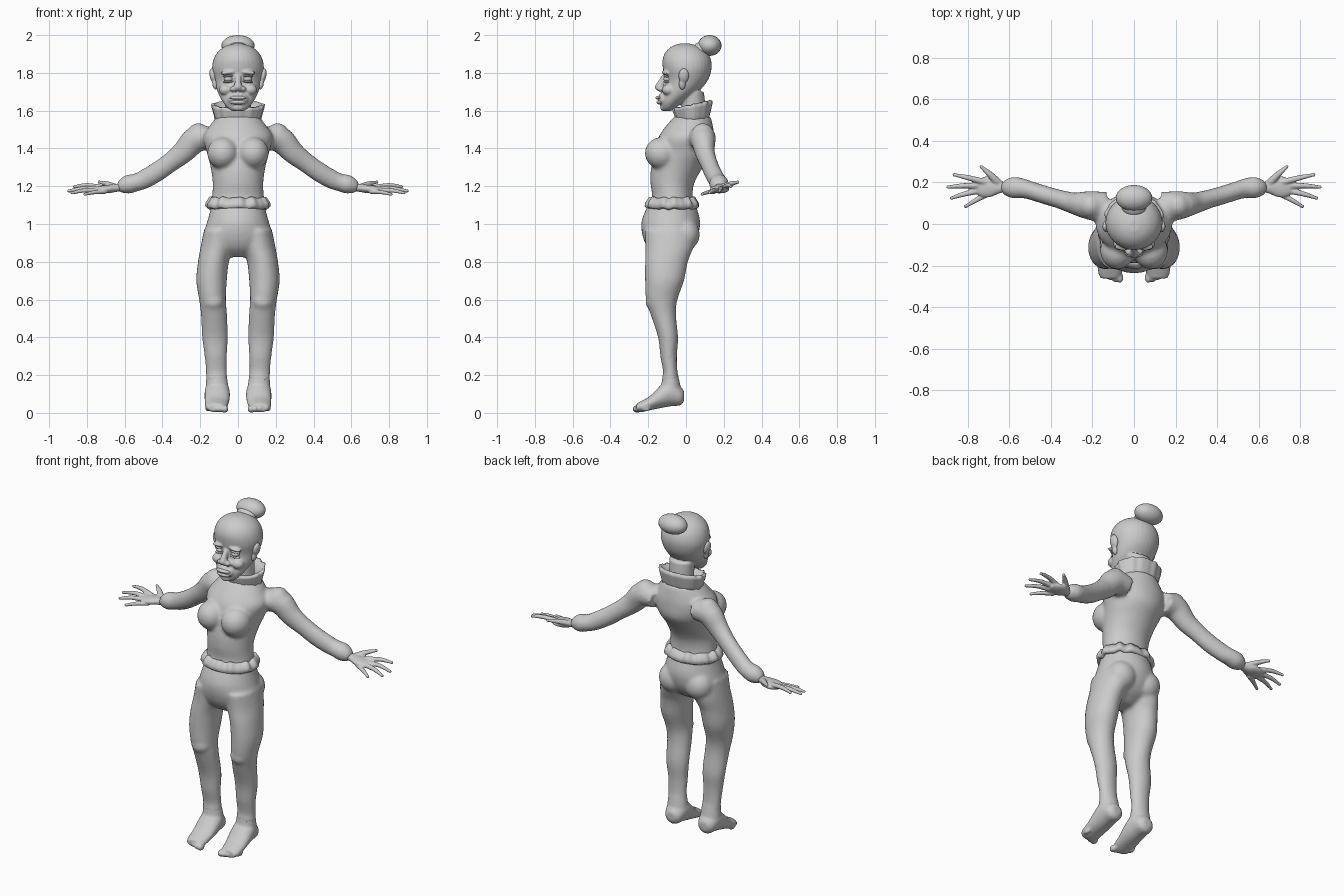
import bpy, bmesh, math
from mathutils import Vector, Matrix

X, Y, Z = Vector((1, 0, 0)), Vector((0, 1, 0)), Vector((0, 0, 1))


def smooth_rings(rings, steps=4):
    """Catmull-Rom interpolation between cross-sections."""
    out, last = [], len(rings) - 1
    for i in range(last):
        a, b, c, d = (rings[min(max(k, 0), last)] for k in (i - 1, i, i + 1, i + 2))
        for s in range(steps):
            t = s / steps
            out.append([0.5 * (2 * q + (r - p) * t + (2 * p - 5 * q + 4 * r - w) * t * t
                        + (3 * q - p - 3 * r + w) * t ** 3) for p, q, r, w in zip(a, b, c, d)])
    return out + [list(rings[-1])]


def loft(bm, rings, frame=None, n=24):
    """Skin ellipses (x, y, z, ru, rv); without a frame they stand across the path."""
    rings, loops = smooth_rings(rings), []
    for i, (x, y, z, ru, rv) in enumerate(rings):
        if frame:
            u, v = frame
        else:
            t = Vector(rings[min(i + 1, len(rings) - 1)][:3]) - Vector(rings[max(i - 1, 0)][:3])
            t.normalize()
            v = (Z - t * t.z).normalized()
            u = v.cross(t)
        loops.append([bm.verts.new(Vector((x, y, z)) + u * ru * math.cos(2 * math.pi * k / n)
                                   + v * rv * math.sin(2 * math.pi * k / n)) for k in range(n)])
    for a, b in zip(loops, loops[1:]):
        for k in range(n):
            bm.faces.new((a[k], a[k - 1], b[k - 1], b[k]))
    bm.faces.new(loops[0])
    bm.faces.new(loops[-1])


def slabs(rows):
    """Rows (z, x centre, x radius, y front, y back) to horizontal rings."""
    return [(cx, (f + b) / 2, z, rx, (b - f) / 2) for z, cx, rx, f, b in rows]


def ball(bm, pos, size, tilt=0):
    m = Matrix.Translation(pos) @ Matrix.Rotation(tilt, 4, 'Y') @ Matrix.Diagonal((*size, 1))
    bmesh.ops.create_uvsphere(bm, u_segments=24, v_segments=14, radius=1, matrix=m)


def balls(bm, pos, size, tilt=0):
    for s in (1, -1):
        ball(bm, (s * pos[0], pos[1], pos[2]), size, s * tilt)


def mirrored(rings, s):
    return [(s * r[0], *r[1:]) for r in rings]


def band(bm, cy, rx, ry, profile, base, drop=0, wave=0, n=96):
    """Closed profile (offset, height) swept round an ellipse, lower at the front."""
    loops = []
    for k in range(n):
        a = 2 * math.pi * k / n
        w = wave * (math.sin(11 * a) + 0.6 * math.sin(17 * a + 1))
        h = 1 - drop * (1 - math.sin(a)) / 2
        loops.append([bm.verts.new(((rx + o + w) * math.cos(a), cy + (ry + o + w) * math.sin(a),
                                    base + z * h + w * 0.8)) for o, z in profile])
    m = len(profile)
    for k in range(n):
        for j in range(m):
            bm.faces.new((loops[k - 1][j], loops[k][j], loops[k][(j + 1) % m], loops[k - 1][(j + 1) % m]))


def finish(name, bm, voxel=0, relax=3):
    """Make the object, fusing overlapping forms into one skin when voxel is set."""
    bmesh.ops.recalc_face_normals(bm, faces=bm.faces)
    for f in bm.faces:
        f.smooth = True
    me = bpy.data.meshes.new(name)
    bm.to_mesh(me)
    bm.free()
    ob = bpy.data.objects.new(name, me)
    bpy.context.collection.objects.link(ob)
    if voxel:
        r = ob.modifiers.new("fuse", 'REMESH')
        r.mode, r.voxel_size, r.use_smooth_shade = 'VOXEL', voxel, True
        s = ob.modifiers.new("relax", 'SMOOTH')
        s.factor, s.iterations = 0.5, relax
    return ob


# trousers: pelvis, buttocks and legs
bm = bmesh.new()
loft(bm, slabs([(1.13, 0, .135, -.185, .04), (1.06, 0, .15, -.22, .065), (1.0, 0, .167, -.237, .075),
                (.93, 0, .185, -.228, .06), (.87, 0, .16, -.2, .02), (.825, 0, .07, -.15, -.05)]), (X, Y), 32)
balls(bm, (.085, -.005, .945), (.085, .078, .085))
leg = slabs([(.97, .1, .08, -.22, .05), (.88, .11, .088, -.215, .04), (.8, .13, .082, -.217, .01),
             (.7, .14, .081, -.217, -.01), (.6, .135, .071, -.212, -.045), (.52, .127, .069, -.187, -.053),
             (.4, .122, .068, -.148, -.042), (.3, .118, .059, -.136, -.048), (.22, .115, .055, -.122, -.045),
             (.17, .112, .058, -.13, -.035)])
for s in (1, -1):
    loft(bm, mirrored(leg, s), (X, Y))
balls(bm, (.13, -.17, .59), (.055, .045, .05))
finish("trousers", bm, .011)

# feet
foot = [(.11, -.01, .09, .025, .025), (.11, -.03, .09, .05, .05), (.11, -.08, .11, .065, .075),
        (.11, -.135, .085, .067, .06), (.113, -.19, .052, .063, .038), (.115, -.235, .034, .058, .03),
        (.115, -.262, .028, .045, .022)]
for s, side in ((1, "left"), (-1, "right")):
    bm = bmesh.new()
    loft(bm, mirrored(foot, s), (X, Z))
    loft(bm, mirrored(slabs([(.23, .115, .05, -.118, -.048), (.17, .112, .057, -.128, -.035),
                             (.1, .11, .064, -.14, -.02)]), s), (X, Y))
    for k in range(5):
        ball(bm, (s * (.068 + .023 * k), -.258 + .004 * k * k * .7, .02 + .001 * k),
             (.017 - .001 * k, .026, .02 - .001 * k))
    finish(side + "_foot", bm, .007)

# jacket: torso, bust, shoulders and sleeves
bm = bmesh.new()
loft(bm, slabs([(1.1, 0, .145, -.19, .045), (1.15, 0, .137, -.18, .035), (1.22, 0, .134, -.188, .045),
                (1.3, 0, .145, -.185, .09), (1.38, 0, .165, -.165, .145), (1.46, 0, .185, -.145, .15),
                (1.52, 0, .15, -.105, .142), (1.57, 0, .11, -.06, .13)]), (X, Y), 32)
balls(bm, (.08, -.128, 1.375), (.083, .09, .085))
balls(bm, (.21, .088, 1.468), (.062, .062, .066))
sleeve = [(.14, .08, 1.45, .075, .06), (.22, .09, 1.45, .068, .07), (.29, .1, 1.38, .052, .06),
          (.36, .12, 1.325, .045, .052), (.43, .14, 1.275, .044, .052), (.5, .162, 1.235, .044, .05),
          (.54, .172, 1.22, .048, .047), (.58, .175, 1.21, .052, .05), (.615, .175, 1.2, .04, .038),
          (.635, .175, 1.195, .025, .023)]
for s in (1, -1):
    loft(bm, mirrored(sleeve, s))
finish("jacket", bm, .011)

# ragged jacket hem
bm = bmesh.new()
band(bm, -.073, .142, .115, [(-.012, .05), (.004, .05), (.024, .02), (.027, 0), (.012, -.012), (-.012, .005)],
     1.09, wave=.004)
finish("jacket_hem", bm)

# flared collar, higher at the back
bm = bmesh.new()
band(bm, .035, .114, .08, [(0, 0), (.012, .06), (.024, .11), (.027, .13), (.012, .135), (-.012, .07), (-.025, 0)],
     1.52, drop=.3, wave=.002)
finish("collar", bm)

# hands
fingers = [
    [(.71, .2, 1.192, .016, .014), (.8, .223, 1.205, .013, .012), (.865, .237, 1.198, .008, .008)],
    [(.72, .185, 1.185, .016, .014), (.82, .184, 1.188, .013, .012), (.895, .178, 1.175, .008, .008)],
    [(.72, .165, 1.178, .016, .014), (.81, .146, 1.178, .013, .012), (.878, .125, 1.165, .008, .008)],
    [(.70, .148, 1.172, .016, .013), (.76, .115, 1.168, .012, .011), (.81, .085, 1.157, .008, .008)],
    [(.645, .19, 1.195, .02, .016), (.69, .235, 1.212, .016, .014), (.735, .275, 1.222, .008, .008)]]
palm = [(.6, .175, 1.195, .022, .02), (.64, .177, 1.192, .028, .021), (.68, .18, 1.186, .047, .022),
        (.72, .178, 1.183, .05, .02), (.755, .178, 1.182, .035, .013)]
for s, side in ((1, "left"), (-1, "right")):
    bm = bmesh.new()
    loft(bm, mirrored(palm, s))
    for f in fingers:
        loft(bm, mirrored(f, s), n=12)
        x, y, z, r = f[-1][:4]
        ball(bm, (s * x, y, z), (.01, .009, .009))
    finish(side + "_hand", bm, .005, 2)

# head: skull, jaw, neck and facial forms
bm = bmesh.new()
loft(bm, slabs([(1.598, 0, .03, -.118, -.08), (1.615, 0, .055, -.13, -.055), (1.65, 0, .083, -.135, -.005),
                (1.7, 0, .108, -.125, .065), (1.76, 0, .124, -.112, .115), (1.82, 0, .137, -.122, .135),
                (1.87, 0, .13, -.124, .132), (1.91, 0, .108, -.108, .11), (1.94, 0, .07, -.075, .07),
                (1.955, 0, .025, -.035, .02)]), (X, Y), 32)
loft(bm, slabs([(1.5, 0, .08, -.03, .11), (1.6, 0, .07, -.025, .105), (1.7, 0, .075, -.02, .095)]), (X, Y))
loft(bm, [(0, -.112, 1.79, .014, .012), (0, -.13, 1.755, .016, .018), (0, -.143, 1.725, .022, .022),
          (0, -.138, 1.705, .02, .015)], (X, Y))
balls(bm, (.025, -.132, 1.715), (.018, .02, .015))
balls(bm, (.065, -.092, 1.71), (.036, .035, .03))
balls(bm, (.052, -.108, 1.802), (.042, .02, .011), .12)
ball(bm, (0, -.122, 1.66), (.055, .028, .035))
ball(bm, (0, -.115, 1.617), (.034, .022, .02))
finish("head", bm, .006, 2)

# lips
for name, z, y, h in (("upper_lip", 1.668, -.138, .011), ("lower_lip", 1.645, -.132, .013)):
    bm = bmesh.new()
    ball(bm, (0, y, z), (.045, .024, h))
    finish(name, bm)

# eyes, lids and ears
for s, side in ((1, "left"), (-1, "right")):
    bm = bmesh.new()
    ball(bm, (s * .05, -.095, 1.768), (.025, .024, .017))
    finish(side + "_eye", bm)
    bm = bmesh.new()
    for z in (1.783, 1.753):
        ball(bm, (s * .05, -.1, z), (.03, .02, .006), s * .1)
    finish(side + "_eyelids", bm)
    bm = bmesh.new()
    ball(bm, (s * .133, -.012, 1.785), (.017, .028, .04), s * .2)
    ball(bm, (s * .122, -.02, 1.74), (.014, .018, .03), s * .2)
    finish(side + "_ear", bm, .005, 2)

# hair bun
bm = bmesh.new()
ball(bm, (0, .125, 1.945), (.088, .063, .055))
ball(bm, (0, .085, 1.925), (.06, .05, .04))
finish("hair_bun", bm)
